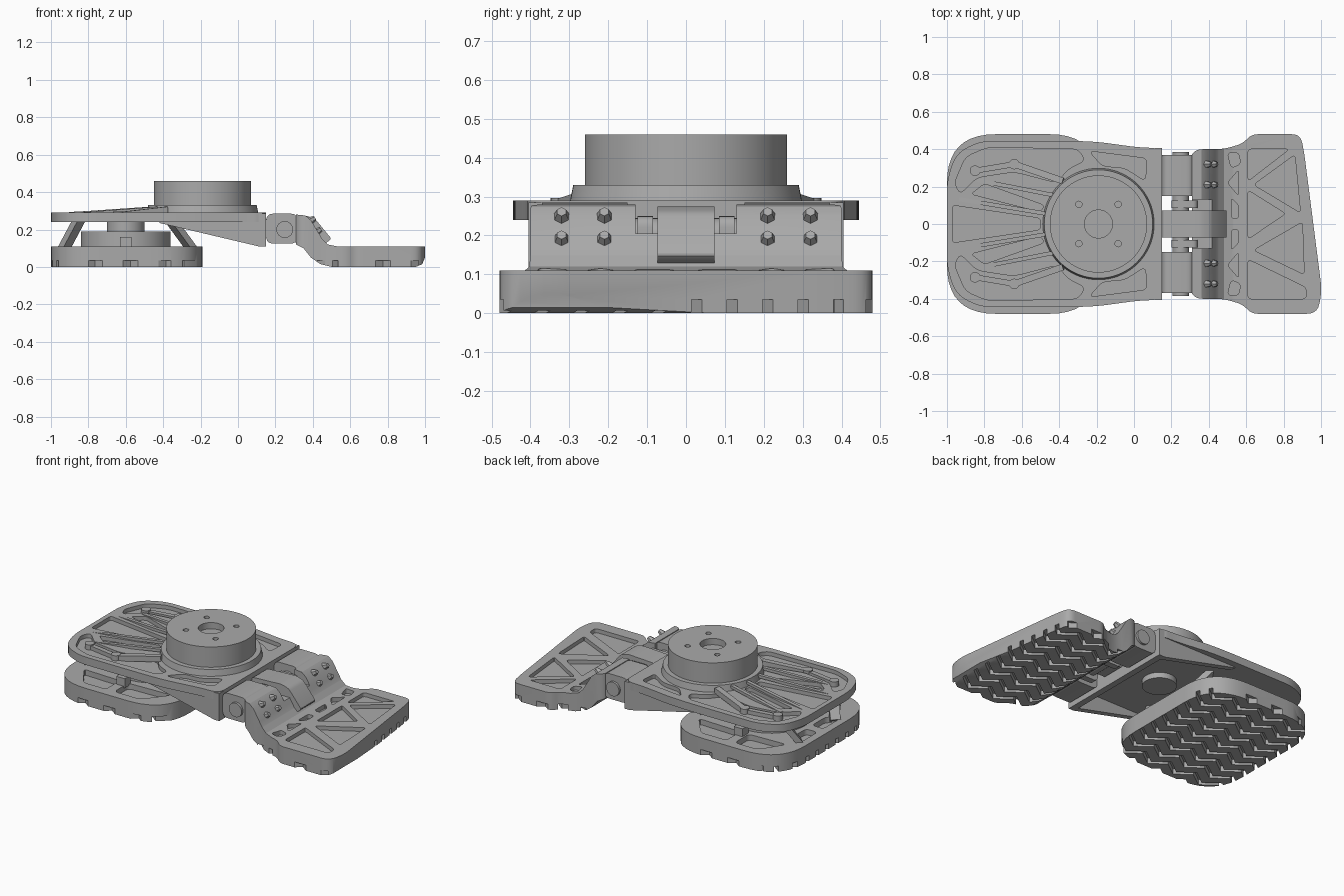
import bpy, bmesh, math
from mathutils import Vector, Matrix

if "Cube" in bpy.data.objects:
    bpy.data.objects.remove(bpy.data.objects["Cube"])

grey = bpy.data.materials.new("machined_grey")
grey.use_nodes = True
grey.diffuse_color = (0.4, 0.4, 0.4, 1)
grey.node_tree.nodes["Principled BSDF"].inputs["Base Color"].default_value = (0.4, 0.4, 0.4, 1)


def finish(name, bm):
    bmesh.ops.recalc_face_normals(bm, faces=bm.faces)
    me = bpy.data.meshes.new(name)
    bm.to_mesh(me)
    bm.free()
    me.materials.append(grey)
    ob = bpy.data.objects.new(name, me)
    bpy.context.collection.objects.link(ob)
    return ob


def rounded(pts, r, n=5):
    """Round the corners of a polygon with short curves."""
    out = []
    for i, p in enumerate(pts):
        p = Vector(p)
        a, b = Vector(pts[i - 1]) - p, Vector(pts[(i + 1) % len(pts)]) - p
        d = min(r, a.length * 0.45, b.length * 0.45)
        a, b = p + a.normalized() * d, p + b.normalized() * d
        for k in range(n + 1):
            t = k / n
            out.append(tuple(a * (1 - t) ** 2 + p * 2 * t * (1 - t) + b * t * t))
    return out


def add_prism(bm, pts, lo, hi, axis="z"):
    place = (lambda p, h: (p[0], p[1], h)) if axis == "z" else (lambda p, h: (p[0], h, p[1]))
    low = [bm.verts.new(place(p, lo)) for p in pts]
    top = [bm.verts.new(place(p, hi)) for p in pts]
    bm.faces.new(low)
    bm.faces.new(top)
    for i in range(len(pts)):
        j = (i + 1) % len(pts)
        bm.faces.new((low[i], low[j], top[j], top[i]))


def prisms(name, polys, lo, hi, axis="z"):
    bm = bmesh.new()
    for p in polys:
        add_prism(bm, p, lo, hi, axis)
    return finish(name, bm)


def box(name, x, y, z, bevel=0.0):
    rect = [(x[0], z[0]), (x[1], z[0]), (x[1], z[1]), (x[0], z[1])]
    return prisms(name, [rounded(rect, bevel) if bevel else rect], y[0], y[1], "y")


def circle(x, y, r, n=48):
    return [(x + r * math.cos(2 * math.pi * i / n), y + r * math.sin(2 * math.pi * i / n)) for i in range(n)]


def mirrored(polys):
    return polys + [[(x, -y) for x, y in reversed(p)] for p in polys]


def boolean(ob, tool, op="DIFFERENCE"):
    mod = ob.modifiers.new("cut", "BOOLEAN")
    mod.operation, mod.object, mod.solver = op, tool, "EXACT"
    me = bpy.data.meshes.new_from_object(ob.evaluated_get(bpy.context.evaluated_depsgraph_get()))
    ob.modifiers.clear()
    ob.data = me
    bpy.data.objects.remove(tool)


def tread(ob, x0, x1):
    """Cut zigzag grooves running lengthwise into the sole."""
    polys, step, w = [], 0.095, 0.015
    n = int((x1 - x0) / step) + 2
    for row in range(-5, 6):
        line = [(x0 - 0.05 + i * step, row * 0.1 + (0.035 if i % 2 else -0.035)) for i in range(n)]
        polys.append([(x, y - w) for x, y in line] + [(x, y + w) for x, y in reversed(line)])
    boolean(ob, prisms("groove_cutter", polys, -0.05, 0.035))


def bar(name, a, b, w, h):
    """Box beam between two points."""
    a, b = Vector(a), Vector(b)
    bm = bmesh.new()
    bmesh.ops.create_cube(bm, size=1)
    rot = (b - a).to_track_quat("X", "Z").to_matrix().to_4x4()
    bm.transform(Matrix.Translation((a + b) / 2) @ rot @ Matrix.Diagonal(((b - a).length, w, h, 1)))
    return finish(name, bm)


# Heel pad with recessed top and treaded sole
pad = [(-1, -0.48), (-0.19, -0.48), (-0.19, 0.48), (-1, 0.48)]
heel = prisms("heel_pad", [rounded(pad, 0.26, 10)], 0, 0.11)
pockets = mirrored([
    rounded([(-0.9, 0.27), (-0.8, 0.42), (-0.64, 0.42), (-0.64, 0.28)], 0.03),
    rounded([(-0.58, 0.28), (-0.58, 0.42), (-0.4, 0.42), (-0.28, 0.27)], 0.03),
    rounded([(-0.95, 0.03), (-0.95, 0.21), (-0.87, 0.17), (-0.87, 0.03)], 0.03),
    rounded([(-0.32, 0.03), (-0.32, 0.17), (-0.24, 0.21), (-0.24, 0.03)], 0.03)])
boolean(heel, prisms("pocket_cutter", pockets, 0.075, 0.2))
tread(heel, -1, -0.19)

# Spring stack and struts above the heel
prisms("spring_base", [circle(-0.6, 0, 0.24)], 0.1, 0.19)
prisms("spring_core", [circle(-0.6, 0, 0.1)], 0.18, 0.245)
for s in (-1, 1):
    bar("rear_strut", (-0.93, s * 0.18, 0.1), (-0.85, s * 0.26, 0.25), 0.06, 0.035)
    bar("front_strut", (-0.25, s * 0.18, 0.1), (-0.36, s * 0.26, 0.25), 0.06, 0.035)
    box("strut_bracket", (-0.63, -0.57), (s * 0.3 - 0.03, s * 0.3 + 0.03), (0.1, 0.16))

# Main plate with pocketed top
half = [(0.15, 0.405), (0.02, 0.41), (-0.2, 0.44), (-0.35, 0.445), (-0.82, 0.445), (-0.95, 0.38), (-1, 0.24)]
outline = half + [(x, -y) for x, y in reversed(half)]
plate = prisms("main_plate", [rounded(outline, 0.07)], 0.24, 0.29)
arc = [(-0.41, 0.22), (-0.36, 0.29), (-0.26, 0.34), (-0.3, 0.4), (-0.78, 0.41), (-0.9, 0.36),
       (-0.96, 0.22), (-0.93, 0.16), (-0.84, 0.25), (-0.64, 0.28)]
slots = mirrored([
    rounded(arc, 0.04),
    rounded([(-0.8, 0.215), (-0.87, 0.16), (-0.5, 0.065), (-0.48, 0.1)], 0.02),
    rounded([(-0.24, 0.39), (-0.17, 0.31), (-0.05, 0.3), (0.06, 0.23), (0.07, 0.35)], 0.03)])
slots.append(rounded([(-0.97, 0.1), (-0.97, -0.1), (-0.5, -0.03), (-0.5, 0.03)], 0.02))
boolean(plate, prisms("slot_cutter", slots, 0.265, 0.4))

# Sloping ribs and angled arms on the plate
for s in (-1, 1):
    bar("inner_rib", (-0.95, s * 0.135, 0.28), (-0.44, s * 0.05, 0.315), 0.022, 0.018)
    bar("outer_rib", (-0.84, s * 0.235, 0.282), (-0.41, s * 0.15, 0.315), 0.022, 0.018)
    bar("arm_front", (-0.64, s * 0.32, 0.275), (-0.38, s * 0.23, 0.305), 0.035, 0.035)
    bar("arm_rear", (-0.64, s * 0.32, 0.275), (-0.85, s * 0.285, 0.275), 0.03, 0.03)
    prisms("arm_boss", [circle(-0.64, s * 0.32, 0.028, 20), circle(-0.85, s * 0.285, 0.028, 20)], 0.26, 0.297)
    # side gussets taper from plate to end plate
    y = s * 0.385
    prisms("side_gusset", [[(-0.42, 0.25), (-0.42, 0.235), (0.11, 0.11), (0.13, 0.11), (0.13, 0.25)]],
           y - 0.018, y + 0.018, "y")

# Ankle hub
prisms("hub_under_boss", [circle(-0.19, 0, 0.1)], 0.205, 0.25)
bm = bmesh.new()
bmesh.ops.create_cone(bm, cap_ends=True, segments=72, radius1=0.3, radius2=0.29, depth=0.05,
                      matrix=Matrix.Translation((-0.19, 0, 0.305)))
finish("hub_flange", bm)
hub = prisms("ankle_hub", [circle(-0.19, 0, 0.26, 72)], 0.3, 0.46)
holes = [circle(-0.19, 0, 0.075)] + [circle(-0.19 + a, b, 0.017, 16) for a in (-0.105, 0.105) for b in (-0.105, 0.105)]
boolean(hub, prisms("hole_cutter", holes, 0.42, 0.5))

# End plate with bolt heads
box("end_plate", (0.11, 0.15), (-0.405, 0.405), (0.11, 0.285))
for s in (-1, 1):
    for y in (0.2, 0.32):
        for z in (0.15, 0.21):
            bar("end_plate_bolt", (0.085, s * y, z), (0.115, s * y, z), 0.028, 0.028)

# Hinge blocks and pin
for s in (-1, 1):
    box("hinge_block", (0.15, 0.32), (s * 0.26 - 0.11, s * 0.26 + 0.11), (0.125, 0.285), 0.04)
    box("hinge_lug", (0.2, 0.34), (s * 0.105 - 0.02, s * 0.105 + 0.02), (0.13, 0.25), 0.03)
prisms("hinge_pin", [circle(0.25, 0.2, 0.045, 24)], -0.385, 0.385, "y")

# Central strap that bends over the toe bracket
strap = [(0.15, 0.17), (0.15, 0.265), (0.36, 0.275), (0.41, 0.26), (0.5, 0.15), (0.46, 0.12), (0.36, 0.2), (0.3, 0.17)]
prisms("centre_strap", [rounded(strap, 0.015, 3)], -0.073, 0.073, "y")

# Toe: side profile trimmed by its plan outline
profile = [(0.31, 0.28), (0.36, 0.275), (0.39, 0.25), (0.45, 0.15), (0.48, 0.12), (0.53, 0.11), (1, 0.11),
           (1, 0.05), (0.985, 0.015), (0.95, 0), (0.5, 0), (0.44, 0.015), (0.39, 0.05), (0.35, 0.1), (0.31, 0.12)]
toe = prisms("toe_pad", [profile], -0.55, 0.55, "y")
plan = [(0.3, 0.4), (0.48, 0.4), (0.58, 0.43), (0.63, 0.48), (0.89, 0.48), (0.91, 0.38),
        (1.005, -0.36), (0.98, -0.48), (0.63, -0.48), (0.58, -0.43), (0.48, -0.4), (0.3, -0.4)]
boolean(toe, prisms("plan_cutter", [rounded(plan, 0.07)], -0.1, 0.4), "INTERSECT")
boolean(toe, box("notch_cutter", (0.25, 0.6), (-0.13, 0.13), (0.205, 0.4)))
windows = [[(0.61, 0.4), (0.83, 0.4), (0.61, 0.23)],
           [(0.86, 0.37), (0.64, 0.21), (0.89, 0.06)],
           [(0.61, 0.18), (0.81, 0.055), (0.61, -0.08)],
           [(0.9, 0.01), (0.64, -0.14), (0.91, -0.27)],
           [(0.61, -0.19), (0.61, -0.4), (0.92, -0.4), (0.92, -0.34)]]
windows += mirrored([[(0.5, 0.38), (0.56, 0.38), (0.57, 0.32), (0.52, 0.3)],
                     [(0.5, 0.22), (0.56, 0.29), (0.56, 0.15)],
                     [(0.52, 0.03), (0.52, 0.14), (0.56, 0.1), (0.56, 0.03)]])
boolean(toe, prisms("window_cutter", [rounded(w, 0.02) for w in windows], 0.085, 0.3))
tread(toe, 0.35, 1)

# Faceted bolts on the sloping toe bracket
slope = Vector((0.86, 0, 0.51))
for y in (-0.32, -0.21, 0.21, 0.32):
    for x, z in ((0.393, 0.25), (0.425, 0.19)):
        bm = bmesh.new()
        bmesh.ops.create_cone(bm, cap_ends=True, segments=6, radius1=0.027, radius2=0.013, depth=0.045)
        bm.transform(Matrix.Translation((x, y, z)) @ slope.to_track_quat("Z", "Y").to_matrix().to_4x4())
        finish("toe_bolt", bm)

# Smooth curved walls, keep edges crisp
for ob in bpy.context.collection.objects:
    if ob.type == "MESH":
        ob.select_set(True)
        bpy.context.view_layer.objects.active = ob
bpy.ops.object.shade_smooth_by_angle(angle=math.radians(30))
